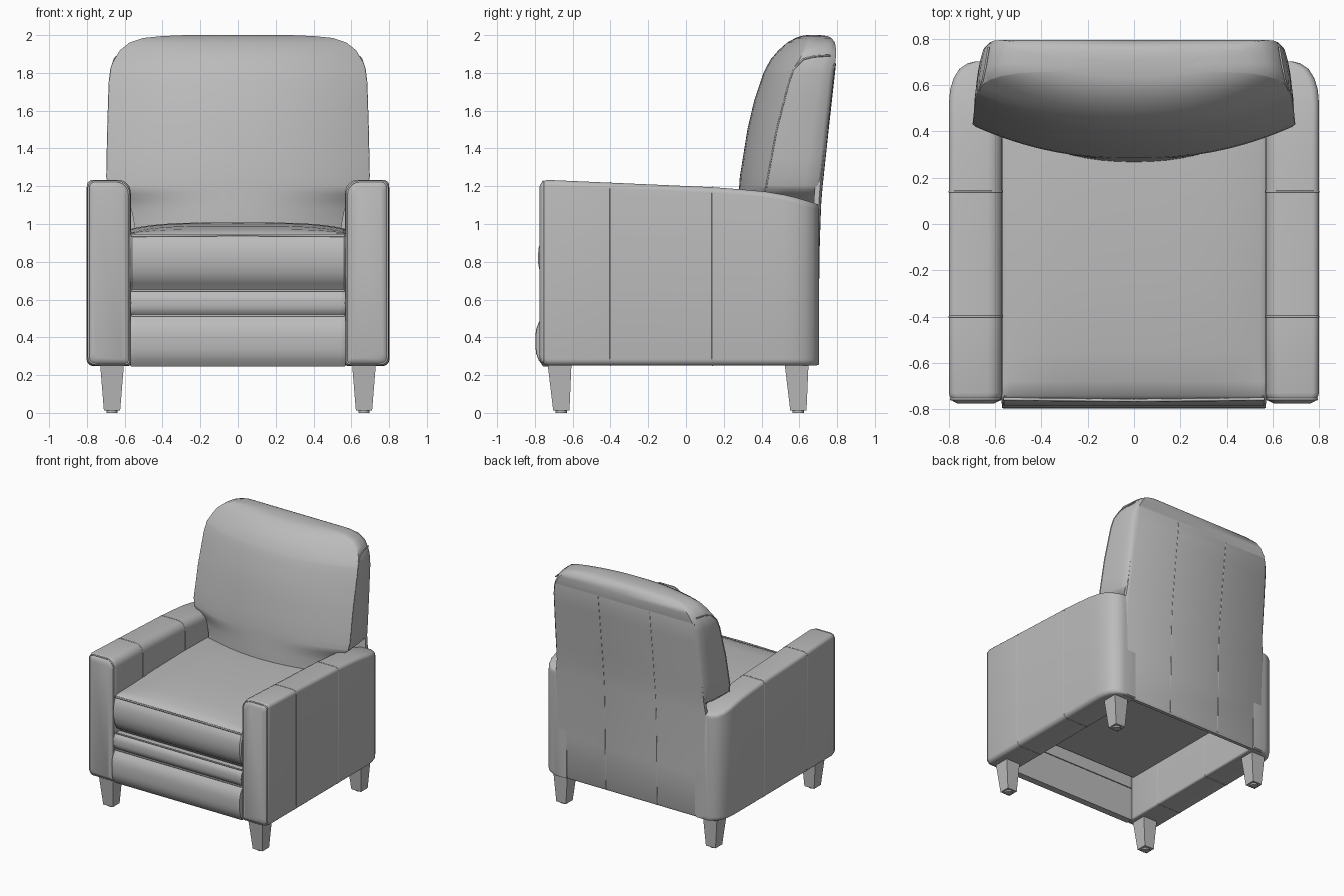
import bpy, bmesh, math

if "Cube" in bpy.data.objects:
    bpy.data.objects.remove(bpy.data.objects["Cube"])

leather = bpy.data.materials.new("grey_leather")
leather.diffuse_color = (0.5, 0.5, 0.5, 1)
leather.use_nodes = True
leather.node_tree.nodes["Principled BSDF"].inputs["Base Color"].default_value = leather.diffuse_color


def interp(table, t):
    """Linear lookup in a list of (t, value) pairs."""
    if t <= table[0][0]:
        return table[0][1]
    for (a, va), (b, vb) in zip(table, table[1:]):
        if t <= b:
            return va + (vb - va) * (t - a) / (b - a)
    return table[-1][1]


def finish(ob, angle=40):
    ob.data.materials.append(leather)
    bpy.ops.object.select_all(action='DESELECT')
    ob.select_set(True)
    bpy.context.view_layer.objects.active = ob
    bpy.ops.object.shade_smooth_by_angle(angle=math.radians(angle))
    return ob


def loft(name, rings, angle=40):
    """Skin a list of equal-length closed rings and cap both ends."""
    bm = bmesh.new()
    vr = [[bm.verts.new(p) for p in r] for r in rings]
    n = len(rings[0])
    for a, b in zip(vr, vr[1:]):
        for i in range(n):
            j = (i + 1) % n
            bm.faces.new((a[i], a[j], b[j], b[i]))
    bm.faces.new(vr[0])
    bm.faces.new(vr[-1])
    bmesh.ops.recalc_face_normals(bm, faces=bm.faces)
    me = bpy.data.meshes.new(name)
    bm.to_mesh(me)
    bm.free()
    ob = bpy.data.objects.new(name, me)
    bpy.context.collection.objects.link(ob)
    return finish(ob, angle)


def piping(name, pts, r=0.006, cyclic=False):
    """Thin round welt along a path."""
    cu = bpy.data.curves.new(name, 'CURVE')
    cu.dimensions = '3D'
    cu.bevel_depth = r
    cu.bevel_resolution = 1
    sp = cu.splines.new('POLY')
    sp.points.add(len(pts) - 1)
    for p, co in zip(sp.points, pts):
        p.co = (*co, 1)
    sp.use_cyclic_u = cyclic
    cu.materials.append(leather)
    ob = bpy.data.objects.new(name, cu)
    bpy.context.collection.objects.link(ob)


def rounded(x0, x1, z0, z1, radii):
    """Rounded rectangle; radii for corners (x1,z1), (x0,z1), (x0,z0), (x1,z0)."""
    out = []
    corners = ((x1, z1, -1, -1), (x0, z1, 1, -1), (x0, z0, 1, 1), (x1, z0, -1, 1))
    for k, ((cx, cz, sx, sz), r) in enumerate(zip(corners, radii)):
        for i in range(6):
            a = math.pi / 2 * (k + i / 5)
            out.append((cx + sx * r + r * math.cos(a), cz + sz * r + r * math.sin(a)))
    return out


def cushion(name, profile, half_w, soft=0.01, crown=0.0):
    """Side profile (y, z) swept across x, softened at the ends, top drooping by crown."""
    cy = sum(p[0] for p in profile) / len(profile)
    cz = sum(p[1] for p in profile) / len(profile)
    us = [0, .25, .45, .6, .72, .82, .9, .95, 1 - soft / half_w]
    xs = [(-half_w, 1)] + [(-u * half_w, 0) for u in reversed(us[1:])]
    xs += [(u * half_w, 0) for u in us] + [(half_w, 1)]
    rings = []
    for x, inset in xs:
        ring = []
        for y, z in profile:
            k = 1 - inset * soft / math.hypot(y - cy, z - cz)
            drop = crown * abs(x / half_w) ** 4 * max(0, min(1, (z - .95) / .04))
            ring.append((x, cy + (y - cy) * k, cz + (z - cz) * k - drop))
        rings.append(ring)
    return loft(name, rings)


# Arms: rounded section swept front to back, top sloping down to the rear
TOP = [(-.77, 1.235), (.14, 1.195), (.4, 1.175), (.55, 1.15), (.7, 1.105)]
OUTER = [(.52, .80), (.58, .795), (.63, .78), (.67, .755), (.695, .72), (.703, .69)]
INSET = [(-.775, .035), (-.765, .015), (-.75, .005), (-.73, 0), (.69, 0), (.703, .006)]


def arm_ring(y, s, grow=0):
    i = interp(INSET, y) - grow
    sec = rounded(.568 + i, interp(OUTER, y) - i, .25 + i, interp(TOP, y) - i,
                  (.03, .065, .015, .035))
    return [(s * x, y, z) for x, z in sec]


ARM_Y = (-.775, -.765, -.75, -.73, -.4, -.13, .14, .3, .42, .52, .58, .63, .67, .695, .703)
for s, side in ((-1, "left"), (1, "right")):
    loft(side + "_arm", [arm_ring(y, s) for y in ARM_Y])
    for y in (-.4, .14):
        piping(side + "_arm_seam", arm_ring(y, s, -.002), .005, True)
    piping(side + "_arm_front_welt", arm_ring(-.757, s), .006, True)

    # Tapered legs with small glides
    for yt, yb, end in ((-.67, -.66, "front"), (.585, .595, "back")):
        rings = []
        for z, cx, cy, h in ((.012, .667, yb, .043), (.27, .667, yt, .064)):
            rings.append([(s * (cx + a * h), cy + b * h, z)
                          for a, b in ((-1, -1), (1, -1), (1, 1), (-1, 1))])
        loft(side + "_" + end + "_leg", rings, 30)
        disc = [(.03 * math.cos(i * math.pi / 6), .03 * math.sin(i * math.pi / 6)) for i in range(12)]
        loft(side + "_" + end + "_glide",
             [[(s * .667 + x, yb + y, z) for x, y in disc] for z in (0, .014)])

# Seat cushion
cushion("seat", [(-.70, .655), (-.745, .685), (-.772, .74), (-.785, .80), (-.781, .87),
                 (-.765, .925), (-.74, .95), (-.68, .972), (-.55, .99), (-.25, 1.004),
                 (.1, 1.008), (.5, 1.0), (.66, .98), (.66, .60), (-.68, .60)], .572, crown=.035)
piping("seat_front_welt", [(-.565, -.757, .938), (0, -.763, .942), (.565, -.757, .938)], .007)


# Footrest panels below the seat, open behind
def front_panel(name, z0, z1, y0, bulge):
    prof = []
    for i in range(9):
        t = i / 8
        prof.append((y0 - bulge * (1 - abs(2 * t - 1) ** 3), z0 + (z1 - z0) * t))
    cushion(name, prof + [(-.70, z1), (-.70, z0)], .57, .005)


front_panel("footrest_upper", .518, .645, -.75, .025)
front_panel("footrest_lower", .245, .512, -.755, .043)
for z, y in ((.648, -.755), (.515, -.757)):
    piping("footrest_welt", [(-.565, y, z), (.565, y, z)], .006)

# Backrest: stacked horizontal slices with a bowed front
WIDTH = [(.9, .54), (1.0, .55), (1.08, .565), (1.13, .60), (1.16, .65), (1.19, .682),
         (1.25, .694), (1.5, .689), (1.75, .681), (1.82, .672), (1.87, .655), (1.92, .625),
         (1.96, .575), (1.985, .5), (1.995, .40), (2.0, .28)]
FRONT = [(.9, .268), (1.0, .268), (1.25, .285), (1.5, .325), (1.65, .36), (1.8, .41), (1.87, .447),
         (1.92, .49), (1.96, .535), (1.985, .58), (1.995, .61), (2.0, .64)]
SIDE = [(.9, .40), (1.0, .41), (1.2, .42), (1.5, .475), (1.75, .54), (1.82, .565), (1.87, .60),
        (1.92, .625), (1.96, .64), (2.0, .66)]
REAR = [(.25, .693), (.9, .703), (1.1, .71), (1.2, .718), (1.5, .75), (1.85, .789), (1.9, .797),
        (1.95, .793), (1.98, .78), (1.995, .75), (2.0, .71)]


def back_ring(z):
    w, f, sd, r = (interp(t, z) for t in (WIDTH, FRONT, SIDE, REAR))
    ring = []
    for i in range(25):
        u = -math.cos(math.pi * i / 24)
        ring.append((w * u, f + (sd - f) * abs(u) ** 2.2, z))
    right = [(w - .004, sd + .35 * (r - sd), z), (w - .016, sd + .7 * (r - sd), z),
             (w - .03, r - .022, z), (w - .05, r, z)]
    return ring + right + [(0, r, z)] + [(-x, y, z) for x, y, z in reversed(right)]


zs = sorted({z for t in (WIDTH, FRONT, SIDE) for z, _ in t} | {1.35, 1.58})
loft("backrest", [back_ring(z) for z in zs], 50)

# Side welts where the bowed front meets the boxing, turning back near the top
for s in (-1, 1):
    pts = [(s * (interp(WIDTH, z) - .001), interp(SIDE, z) + .004, z) for z in zs if 1.19 <= z <= 1.83]
    pts += [(s * .654, .62, 1.872), (s * .642, .68, 1.887), (s * .628, .765, 1.893)]
    piping("backrest_welt", pts, .005)

# Outer back panel from the bottom rail to the head, with vertical seams
PANEL_W = [(.25, .67), (1.06, .67), (1.12, .665), (1.2, .655), (1.5, .645), (1.84, .625), (1.88, .605)]
rings = []
for z in (.25, .27, .6, .9, 1.06, 1.12, 1.2, 1.35, 1.5, 1.7, 1.84, 1.88):
    w, r = interp(PANEL_W, z), interp(REAR, z)
    e = .012 if z in (.25, 1.88) else 0
    rings.append([(-w, r - .035, z), (w, r - .035, z), (w, r - .008, z), (w - .02, r + .004 - e, z),
                  (-w + .02, r + .004 - e, z), (-w, r - .008, z)])
loft("back_panel", rings)
for x in (-.23, .23):
    piping("back_seam", [(x, interp(REAR, z) + .001, z) for z in (.26, .9, 1.1, 1.2, 1.5, 1.85)], .005)
